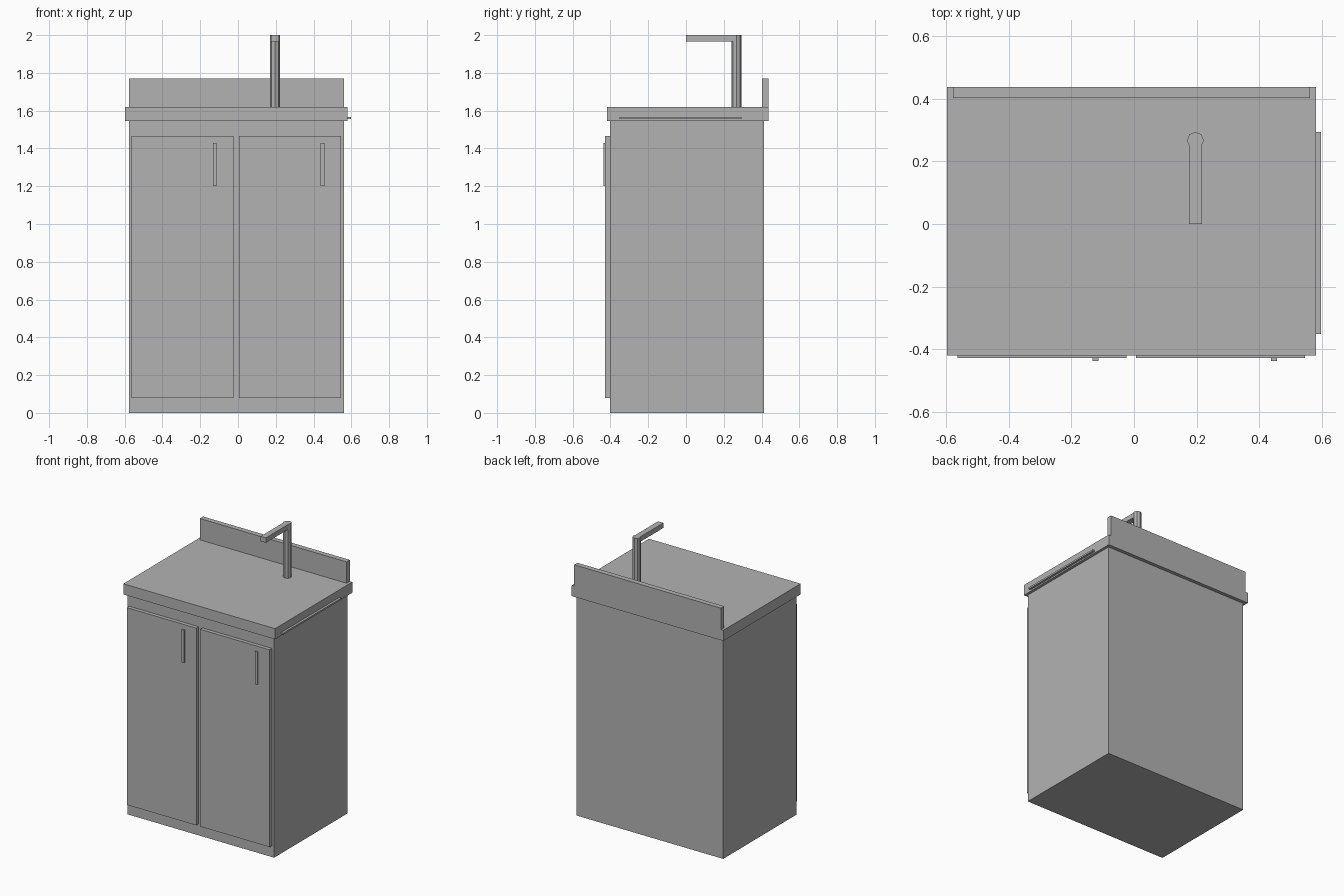
import bpy

if "Cube" in bpy.data.objects:
    bpy.data.objects.remove(bpy.data.objects["Cube"])

# One flat grey for the whole vanity
grey = bpy.data.materials.new("plain_grey")
grey.diffuse_color = (0.45, 0.45, 0.45, 1.0)
grey.use_nodes = True
grey.node_tree.nodes["Principled BSDF"].inputs["Base Color"].default_value = grey.diffuse_color


def box(name, x, y, z):
    """Box spanning the given (min, max) ranges."""
    spans = (x, y, z)
    bpy.ops.mesh.primitive_cube_add(size=1)
    ob = bpy.context.object
    ob.name = name
    for v in ob.data.vertices:
        v.co = [s[0] if c < 0 else s[1] for c, s in zip(v.co, spans)]
    ob.data.materials.append(grey)
    return ob


# Cabinet, countertop and backsplash
box("cabinet", (-0.578, 0.562), (-0.402, 0.413), (0.0, 1.545))
box("countertop", (-0.597, 0.581), (-0.419, 0.438), (1.545, 1.62))
box("backsplash", (-0.578, 0.562), (0.402, 0.438), (1.62, 1.77))

# Two doors, each with a handle near its right edge
for side, x in (("left", -0.564), ("right", 0.006)):
    box(side + "_door", (x, x + 0.54), (-0.428, -0.402), (0.08, 1.465))
    box(side + "_handle", (x + 0.432, x + 0.451), (-0.438, -0.428), (1.2, 1.43))

# Thin rail on the right edge of the countertop
box("side_rail", (0.581, 0.597), (-0.351, 0.294), (1.555, 1.567))

# Faucet: octagonal column and square spout
bpy.ops.mesh.primitive_cylinder_add(vertices=8, radius=0.027, depth=0.38,
                                    location=(0.196, 0.267, 1.81))
column = bpy.context.object
column.name = "faucet_column"
column.data.materials.append(grey)
box("faucet_spout", (0.176, 0.217), (0.0, 0.267), (1.965, 2.0))
